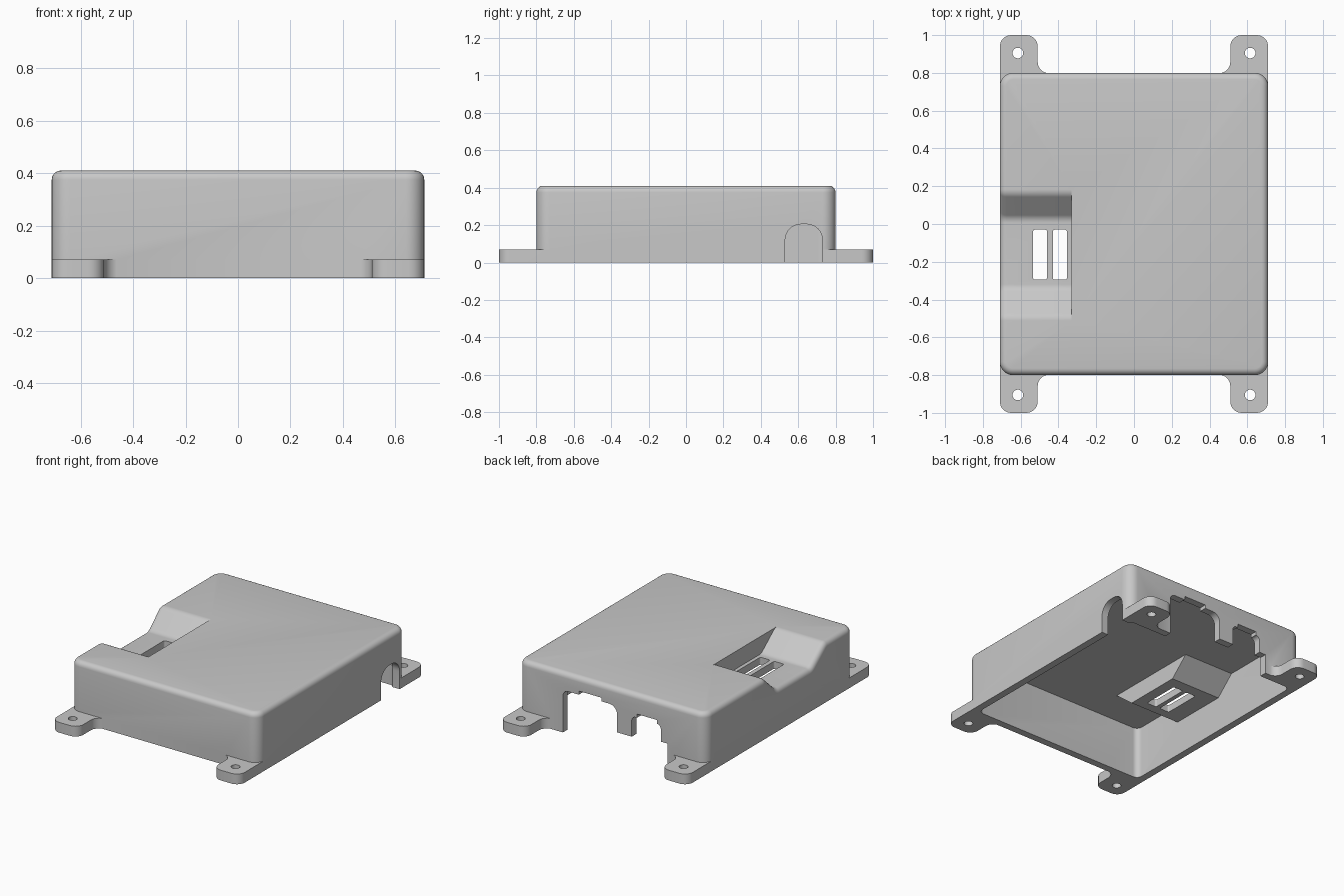
import bpy, bmesh, math
from mathutils import Vector

cube = bpy.data.objects.get("Cube")
if cube:
    bpy.data.objects.remove(cube, do_unlink=True)

GREY = (0.58, 0.58, 0.58, 1)
mat = bpy.data.materials.new("matte grey")
mat.use_nodes = True
mat.diffuse_color = GREY
mat.node_tree.nodes["Principled BSDF"].inputs["Base Color"].default_value = GREY

HX, HY, TOP, WALL = 0.71, 0.8, 0.41, 0.05
POCKET_X = -0.33


def rounded(points, steps=8):
    """Outline from (a, b[, radius]) corners, with arcs at corners that have a radius."""
    out = []
    for i, p in enumerate(points):
        c = Vector(p[:2])
        if len(p) < 3:
            out.append(c)
            continue
        u = (Vector(points[i - 1][:2]) - c).normalized()
        v = (Vector(points[(i + 1) % len(points)][:2]) - c).normalized()
        half = u.angle(v) / 2
        mid = c + (u + v).normalized() * (p[2] / math.sin(half))
        reach = p[2] / math.tan(half)
        start, end = c + u * reach - mid, c + v * reach - mid
        for k in range(steps + 1):
            t = k / steps
            out.append(mid + (start * math.sin((1 - t) * (math.pi - 2 * half))
                              + end * math.sin(t * (math.pi - 2 * half))) / math.sin(2 * half))
    return out


def prism(name, outline, axis, lo, hi):
    """Extrude an outline along an axis; outline is (y,z), (x,z) or (x,y)."""
    def place(p, h):
        return {"x": (h, p[0], p[1]), "y": (p[0], h, p[1]), "z": (p[0], p[1], h)}[axis]
    bm = bmesh.new()
    a = [bm.verts.new(place(p, lo)) for p in outline]
    b = [bm.verts.new(place(p, hi)) for p in outline]
    bm.faces.new(a)
    bm.faces.new(b)
    for i in range(len(a)):
        j = (i + 1) % len(a)
        bm.faces.new((a[i], a[j], b[j], b[i]))
    bmesh.ops.recalc_face_normals(bm, faces=bm.faces)
    mesh = bpy.data.meshes.new(name)
    bm.to_mesh(mesh)
    bm.free()
    ob = bpy.data.objects.new(name, mesh)
    bpy.context.collection.objects.link(ob)
    return ob


def rect(x0, x1, y0, y1, r=None):
    corners = [(x0, y0), (x1, y0), (x1, y1), (x0, y1)]
    return rounded([c + (r,) for c in corners] if r else corners)


def combine(target, other, operation="DIFFERENCE"):
    mod = target.modifiers.new("bool", "BOOLEAN")
    mod.operation, mod.solver, mod.object = operation, "EXACT", other
    bpy.context.view_layer.objects.active = target
    bpy.ops.object.modifier_apply(modifier=mod.name)
    bpy.data.objects.remove(other, do_unlink=True)


# Outer shell with the sloped side pocket
body = prism("enclosure_cover", rect(-HX, HX, -HY, HY, 0.07), "z", 0, 0.6)
pocket = rounded([(-1, 0.8), (-1, TOP), (-0.49, TOP, 0.06), (-0.34, 0.29, 0.06),
                  (0.03, 0.29, 0.06), (0.16, TOP, 0.06), (1, TOP), (1, 0.8)])
combine(body, prism("pocket_cutter", pocket, "x", -1, POCKET_X))
combine(body, prism("top_cutter", rect(-1, 1, TOP, 0.8), "x", POCKET_X - 0.01, 1))

# Round the whole upper rim, following the pocket
bm = bmesh.new()
bm.from_mesh(body.data)
bmesh.ops.remove_doubles(bm, verts=bm.verts, dist=0.0002)
bmesh.ops.dissolve_limit(bm, angle_limit=0.01, verts=bm.verts, edges=bm.edges)
rim = []
for e in bm.edges:
    m = (e.verts[0].co + e.verts[1].co) / 2
    nz = sorted(f.normal.z for f in e.link_faces)
    if len(nz) == 2 and abs(nz[0]) < 0.05 and nz[1] > 0.3 and (abs(m.x) > 0.6 or abs(m.y) > 0.7):
        rim.append(e)
bmesh.ops.bevel(bm, geom=rim, offset=0.035, segments=5, profile=0.5, affect="EDGES")
bm.to_mesh(body.data)
bm.free()

# Four mounting tabs
tab = rounded([(HX, 0.70), (HX, 1, 0.06), (0.51, 1, 0.06), (0.51, HY, 0.06), (0.43, HY - 0.002), (0.43, 0.70)])
corners = [(sx, sy) for sx in (-1, 1) for sy in (-1, 1)]
for sx, sy in corners:
    combine(body, prism("tab", [(p.x * sx, p.y * sy) for p in tab], "z", 0, 0.07), "UNION")

# Hollow inside, leaving the pocket its own floor and walls
cavity = prism("cavity", rect(WALL - HX, HX - WALL, WALL - HY, HY - WALL, 0.04), "z", -0.1, TOP - WALL)
bump = [(-0.68, 0.5), (-0.357, 0.24), (0.047, 0.24), (0.33, 0.5)]
combine(cavity, prism("pocket_bump", bump, "x", -1, POCKET_X + WALL))
combine(body, cavity)

# Screw holes
for sx, sy in corners:
    hole = rect(sx * 0.615 - 0.028, sx * 0.615 + 0.028, sy * 0.905 - 0.028, sy * 0.905 + 0.028, 0.0279)
    combine(body, prism("hole", hole, "z", -0.1, 0.2))

# Vent slots in the pocket floor
for x in (-0.535, -0.43):
    combine(body, prism("slot", rect(x, x + 0.075, -0.295, -0.03, 0.012), "z", 0.1, 0.5))

# Arched cable opening in the left wall
arch = rounded([(0.53, -0.1), (0.73, -0.1), (0.73, 0.205, 0.085), (0.53, 0.205, 0.085)])
combine(body, prism("arch", arch, "x", 0.6, 0.8))

# Connector openings in the back wall, with small latch notches above them
ports = rounded([(-0.42, -0.1), (0.37, -0.1), (0.37, 0.29, 0.04), (-0.04, 0.29, 0.06), (-0.04, 0.11),
                 (-0.15, 0.11), (-0.15, 0.25, 0.03), (-0.37, 0.25, 0.03), (-0.37, 0.135), (-0.42, 0.135)])
combine(body, prism("ports", ports, "y", 0.7, 0.9))
for x0, x1, z in ((0.08, 0.25, 0.315), (-0.34, -0.19, 0.275)):
    combine(body, prism("latch", rect(x0, x1, z - 0.08, z), "y", 0.7, 0.9))

# Finish
body.data.materials.clear()
body.data.materials.append(mat)
for p in body.data.polygons:
    p.material_index = 0
bpy.ops.object.select_all(action="DESELECT")
body.select_set(True)
bpy.context.view_layer.objects.active = body
bpy.ops.object.shade_smooth_by_angle(angle=math.radians(30))
